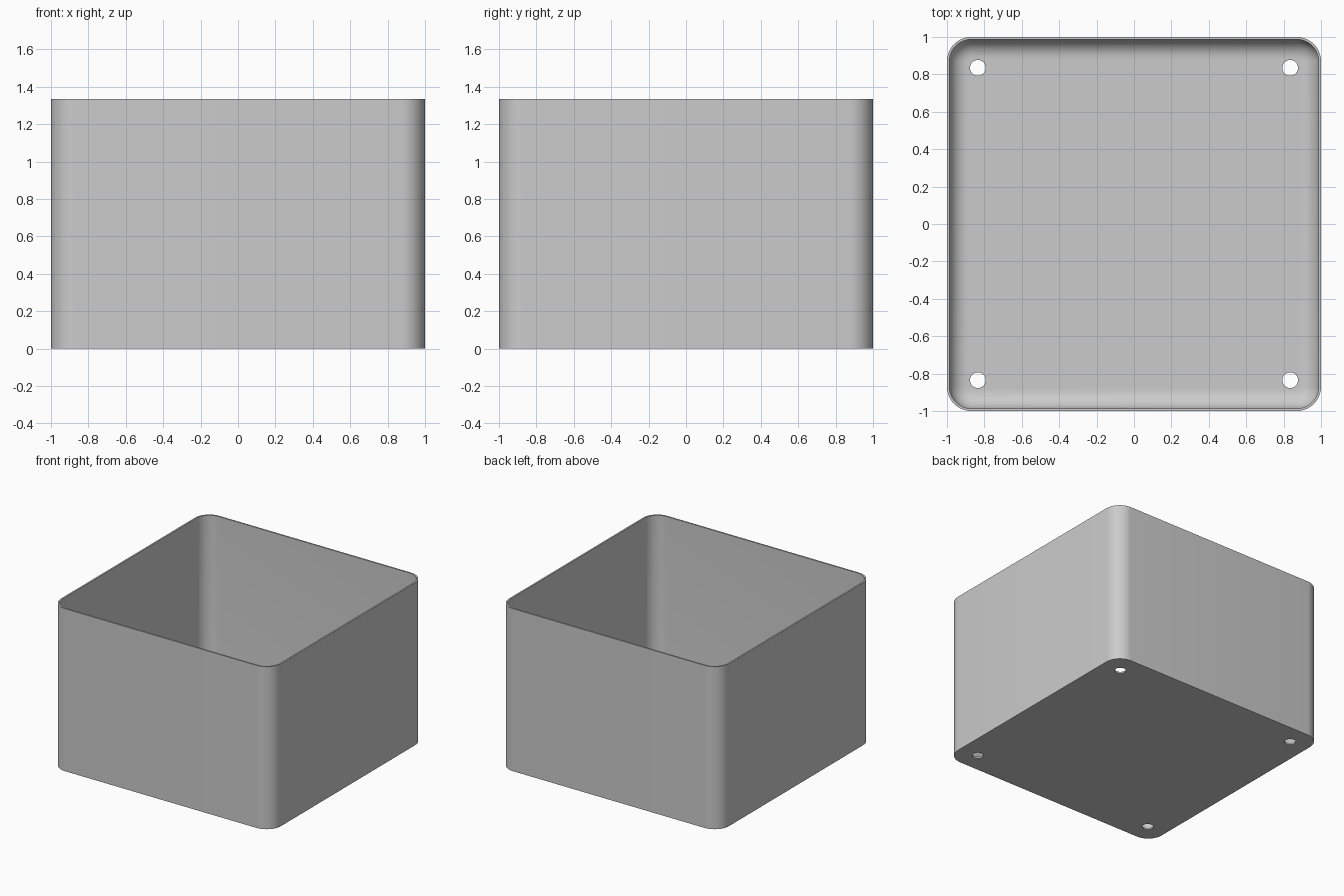
import bpy
import bmesh
from math import cos, sin, pi, radians

cube = bpy.data.objects.get("Cube")
if cube:
    bpy.data.objects.remove(cube, do_unlink=True)

HEIGHT = 1.335
WALL = 0.013
CORNER = 0.13
FILLET = 0.1
HOLE_POS = 0.835
HOLE_RADIUS = 0.042
STEPS = 10

grey = bpy.data.materials.new("plain grey")
grey.use_nodes = True
colour = (0.6, 0.6, 0.6, 1)
grey.diffuse_color = colour
grey.node_tree.nodes["Principled BSDF"].inputs["Base Color"].default_value = colour


def rounded_square(bm, half, radius, z):
    """Ring of vertices around a square with rounded corners."""
    ring = []
    for corner in range(4):
        mid = pi / 4 + corner * pi / 2
        cx = (half - radius) * (1 if cos(mid) > 0 else -1)
        cy = (half - radius) * (1 if sin(mid) > 0 else -1)
        for i in range(STEPS + 1):
            a = mid - pi / 4 + i * pi / 2 / STEPS
            ring.append(bm.verts.new((cx + radius * cos(a), cy + radius * sin(a), z)))
    return ring


# Open box: outer wall, rim, inner wall and rounded transition to the floor
bm = bmesh.new()
rings = [rounded_square(bm, 1, CORNER, 0),
         rounded_square(bm, 1, CORNER, HEIGHT),
         rounded_square(bm, 1 - WALL, CORNER - WALL, HEIGHT)]
for i in range(STEPS + 1):
    a = i * pi / 2 / STEPS
    inset = WALL + FILLET * (1 - cos(a))
    rings.append(rounded_square(bm, 1 - inset, CORNER - inset,
                                WALL + FILLET * (1 - sin(a))))
for low, high in zip(rings, rings[1:]):
    for i in range(len(low)):
        j = (i + 1) % len(low)
        bm.faces.new((low[i], low[j], high[j], high[i]))
bm.faces.new(rings[0][::-1])
bm.faces.new(rings[-1])
bmesh.ops.recalc_face_normals(bm, faces=bm.faces)
mesh = bpy.data.meshes.new("open_box")
bm.to_mesh(mesh)
bm.free()
mesh.materials.append(grey)
box = bpy.data.objects.new("open_box", mesh)
bpy.context.collection.objects.link(box)

# Four screw holes through the floor
cutters = []
for x in (-HOLE_POS, HOLE_POS):
    for y in (-HOLE_POS, HOLE_POS):
        bpy.ops.mesh.primitive_cylinder_add(vertices=32, radius=HOLE_RADIUS,
                                            depth=0.2, location=(x, y, 0))
        cutter = bpy.context.object
        cutter.name = "hole_cutter"
        cutter.hide_render = True
        cutter.data.materials.append(grey)
        cut = box.modifiers.new("hole", "BOOLEAN")
        cut.operation = "DIFFERENCE"
        cut.solver = "EXACT"
        cut.object = cutter
        cutters.append(cutter)

bpy.ops.object.select_all(action="DESELECT")
box.select_set(True)
bpy.context.view_layer.objects.active = box
for name in [m.name for m in box.modifiers]:
    bpy.ops.object.modifier_apply(modifier=name)
for cutter in cutters:
    bpy.data.objects.remove(cutter, do_unlink=True)
bpy.ops.object.shade_smooth_by_angle(angle=radians(35))
